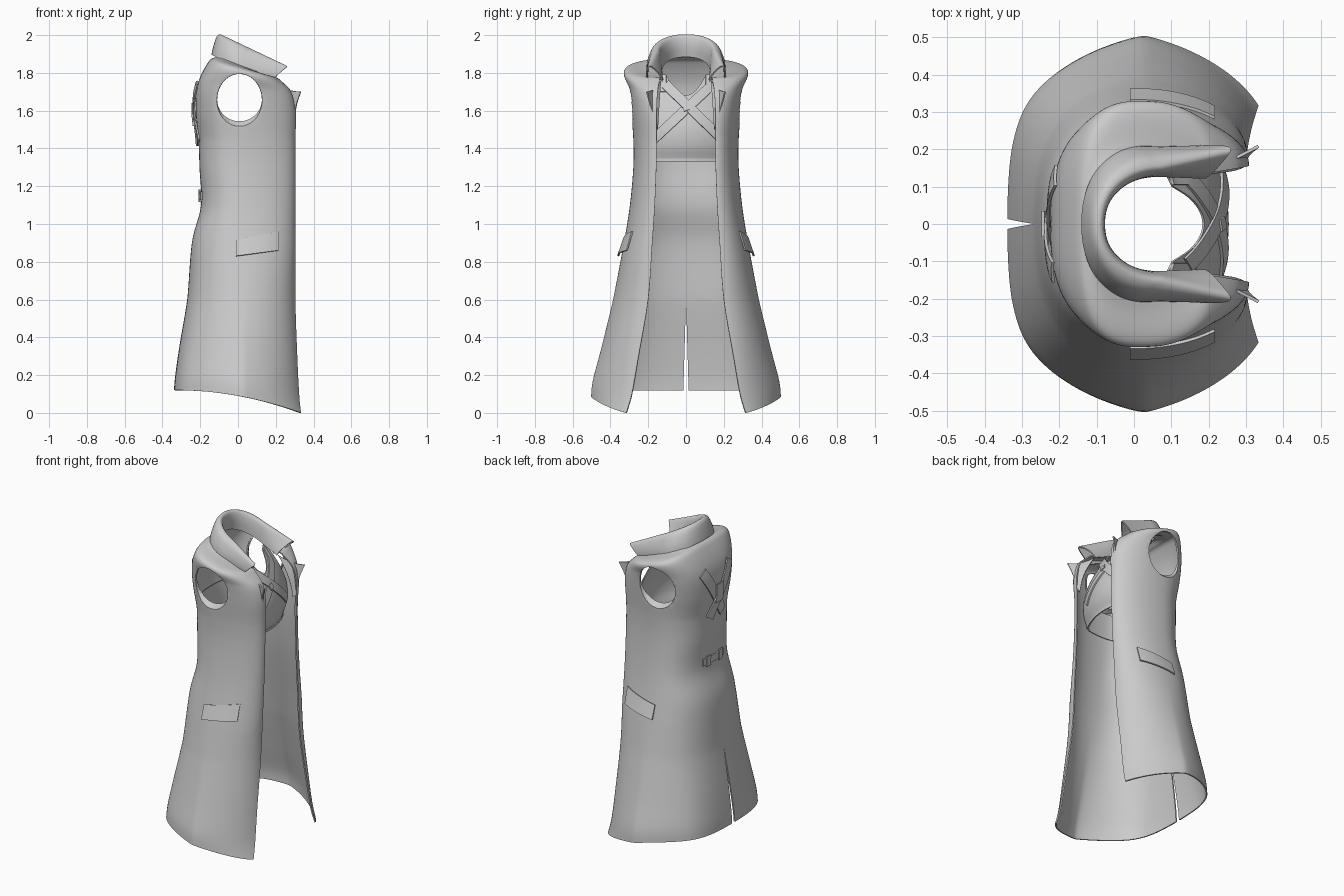
import bpy, bmesh, math
from mathutils import Vector

if "Cube" in bpy.data.objects:
    bpy.data.objects.remove(bpy.data.objects["Cube"])

cloth = bpy.data.materials.new("grey_cloth")
cloth.diffuse_color = (0.6, 0.6, 0.6, 1)
cloth.use_nodes = True
cloth.node_tree.nodes["Principled BSDF"].inputs["Base Color"].default_value = cloth.diffuse_color


def finish(name, bm, mirror, thick):
    me = bpy.data.meshes.new(name)
    bm.to_mesh(me)
    bm.free()
    me.materials.append(cloth)
    ob = bpy.data.objects.new(name, me)
    bpy.context.collection.objects.link(ob)
    if mirror:
        m = ob.modifiers.new("mirror", 'MIRROR')
        m.use_axis = (False, True, False)
        m.merge_threshold = 0.0008
    s = ob.modifiers.new("thickness", 'SOLIDIFY')
    s.thickness = thick
    s.offset = 0
    bpy.ops.object.select_all(action='DESELECT')
    ob.select_set(True)
    bpy.context.view_layer.objects.active = ob
    bpy.ops.object.convert(target='MESH')
    bpy.ops.object.shade_smooth_by_angle(angle=math.radians(40))
    return ob


def grid(f, nu, nv):
    bm = bmesh.new()
    vs = [[bm.verts.new(f(i / nu, j / nv)) for i in range(nu + 1)] for j in range(nv + 1)]
    for j in range(nv):
        for i in range(nu):
            bm.faces.new((vs[j][i], vs[j][i + 1], vs[j + 1][i + 1], vs[j + 1][i]))
    return bm


def sheet(name, f, nu, nv, mirror=True, thick=0.008):
    return finish(name, grid(f, nu, nv), mirror, thick)


def spline(rows, v):
    """Catmull-Rom through the rows at index v."""
    n = len(rows) - 1
    i = min(int(v), n - 1)
    s = v - i
    out = []
    for b0, b1, b2, b3 in zip(rows[max(i - 1, 0)], rows[i], rows[i + 1], rows[min(i + 2, n)]):
        out.append(b1 + 0.5 * s * (b2 - b0 + s * (2 * b0 - 5 * b1 + 4 * b2 - b3
                                                 + s * (3 * (b1 - b2) + b3 - b0))))
    return out


def solve(f, target, lo, hi):
    """Bisect a rising function."""
    for _ in range(30):
        mid = (lo + hi) / 2
        if f(mid) < target:
            lo = mid
        else:
            hi = mid
    return lo


# coat sections: height, tilt, back x, half width, front x, front edge y
ROWS = [
    (0.00, 0, -.335, .50, .33, .315),
    (0.10, 0, -.328, .49, .32, .285),
    (0.30, 0, -.305, .445, .31, .25),
    (0.60, 0, -.265, .382, .30, .20),
    (0.90, 0, -.24, .325, .30, .178),
    (1.10, 0, -.192, .293, .30, .165),
    (1.30, 0, -.20, .275, .30, .157),
    (1.45, 0, -.205, .275, .30, .155),
    (1.60, 0, -.22, .288, .303, .155),
    (1.72, .08, -.21, .303, .28, .15),
    (1.815, .25, -.155, .322, .22, .14),
    (1.838, .35, -.12, .22, .19, .135),
    (1.85, .5, -.095, .13, .17, .12),
]
LAST = len(ROWS) - 1
MID = 0.03
# plan of the skirt's back quarter, flattened into a panel between back and side
SKIRT = [(1, 0), (.985, .40), (.87, .63), (.50, .82), (0, 1)]


def coat(v, t, off=0.0):
    """Point on the +y half: t runs from the back seam to the front edge."""
    z, k, b, w, f, e = spline(ROWS, v)
    b, w, f = b - off, w + off, f + off
    sq = 0.85 - 0.15 * min(max((z - 1.45) / 0.3, 0), 1)         # squarer at the shoulders
    if t < 0.55:
        s = t / 0.55
        a = s * math.pi / 2
        px, py = max(math.cos(a), 0) ** sq, math.sin(a) ** sq
        sx, sy = spline(SKIRT, s * 4)
        g = 0.45 * max(0, 1 - max(z, 0) / 0.8)
        x = MID - (MID - b) * (px + (sx - px) * g)
        y = w * (py + (sy - py) * g)
    else:
        s = (t - 0.55) / 0.45
        a = s * math.pi / 2
        lin = 0.5 * max(0, 1 - z / 0.8)
        x = MID + (f - MID) * (math.sin(a) * (1 - lin) + s * lin)
        y = e + (w - e) * (max(math.cos(a), 0) ** (sq + .15) * (1 - lin) + (1 - s) * lin)
    y += 0.014 * max(0, 1 - z / 0.6) * max(0, 1 - t / 0.3)      # back slit
    hem = 0.12 - 0.12 * ((x + 0.33) / 0.66) ** 2
    return Vector((x, y, z + hem * max(0, 1 - z / 0.6) - k * x))


def row_at(z):
    return solve(lambda v: spline(ROWS, v)[0], z, 0, LAST)


# coat body with armholes
bm = grid(lambda u, v: coat(v * LAST, u), 72, 144)
CX, CZ, RX, RZ = 0.008, 1.657, 0.122, 0.141


def rad(p):
    return math.hypot((p.x - CX) / RX, (p.z - CZ) / RZ)


bmesh.ops.delete(bm, geom=[f for f in bm.faces if f.calc_center_median().y > 0.2
                           and rad(f.calc_center_median()) < 1], context='FACES')
rim = [e for e in bm.edges if e.is_boundary and all(rad(v.co) < 1.4 and v.co.y > 0.2 for v in e.verts)]
for v in {v for e in rim for v in e.verts}:
    r = rad(v.co)
    v.co.x = CX + (v.co.x - CX) / r
    v.co.z = CZ + (v.co.z - CZ) / r
# turned-in armhole rim, wider at the bottom
for v in bmesh.ops.extrude_edge_only(bm, edges=rim)["geom"]:
    if isinstance(v, bmesh.types.BMVert):
        low = max(0, (CZ - v.co.z) / RZ)
        v.co.y -= 0.008 + 0.02 * low
        v.co.z += 0.025 * low
finish("coat_body", bm, True, 0.008)


# folded collar: U-shaped lines from inner neck, over the fold, to the outer edge
def u_line(s, xb, hw, xf, hwf):
    r = 0.16
    if s < 0.6:
        a = s / 0.6 * math.pi / 2
        return xb + r * (1 - math.cos(a)), hw * math.sin(a) ** 0.9
    q = (s - 0.6) / 0.4
    return xb + r + (xf - xb - r) * q, hw + (hwf - hw) * q


# back x, half width, front x, front half width, back z, front z
COLLAR = [
    (-.095, .130, .19, .125, 1.885, 1.755),
    (-.082, .135, .21, .140, 1.945, 1.79),
    (-.085, .145, .245, .180, 1.992, 1.83),
    (-.098, .160, .258, .198, 2.000, 1.832),
    (-.112, .180, .245, .205, 1.985, 1.82),
    (-.128, .200, .205, .208, 1.935, 1.785),
    (-.137, .206, .168, .198, 1.895, 1.75),
]


def collar(u, v):
    xb, hw, xf, hwf, zb, zf = spline(COLLAR, v * (len(COLLAR) - 1))
    x, y = u_line(u, xb, hw, xf, hwf)
    return Vector((x, y, zb + (zf - zb) * (x - xb) / (xf - xb)))


sheet("collar", collar, 40, 18)

# lapels
A, T, B, C = (Vector(p) for p in ((.19, .135, 1.755), (.333, .208, 1.70),
                                  (.285, .152, 1.50), (.302, .160, 1.52)))


def lapel(u, v):
    p = A.lerp(T, u).lerp(B.lerp(C, u), v)
    p.x += 0.02 * math.sin(math.pi * v) * (1 - u) - 0.012 * math.sin(math.pi * v) * u
    p.z -= 0.015 * math.sin(math.pi * u) * (1 - v)
    return p


sheet("lapel", lapel, 8, 12)


# pocket flaps, lying on the coat sides
def pocket(u, v):
    x = -0.01 + 0.225 * u
    z = 0.83 + 0.03 * u + (0.085 + 0.015 * u) * v
    row = row_at(z)
    t = solve(lambda s: coat(row, s).x, x, 0, 1)
    p = coat(row, t)
    return Vector((x, p.y + 0.008 + 0.014 * (1 - v), z))


sheet("pocket_flap", pocket, 12, 6, thick=0.008)


# inner top: chest panel with a scooped neck
CHEST = [(.22,), (.245,), (.25,), (.235,), (.205,), (.16,), (.105,)]


def chest_x(y, z):
    v = min(max((z - 1.33) / 0.47 * 6, 0), 6)
    return spline(CHEST, v)[0] - 1.2 * y * y


def chest(u, v):
    y = 0.24 * u
    if y < 0.1:
        top = 1.68 + 10 * y * y
    elif y < 0.15:
        top = 1.78 + 0.4 * (y - 0.1)
    else:
        top = 1.80 - 2.7 * (y - 0.15)
    z = 1.335 + (top - 1.335) * v
    return Vector((chest_x(y, z), y, z))


sheet("inner_top_front", chest, 24, 24, thick=0.006)
sheet("inner_top_hem", lambda u, v: Vector((chest_x(.22 * u, 1.34) + .004, .22 * u, 1.332 + .015 * v)),
      16, 2, thick=0.006)
sheet("inner_top_back", lambda u, v: coat(row_at(1.335 + 0.17 * v), 0.68 * u, -0.018), 30, 8, thick=0.004)


# straps: ribbons following a surface between two (y, z) points
def ribbon(name, a, b, width, surf, thick=0.008):
    a, b = Vector(a), Vector(b)
    d = (b - a).normalized()
    n = Vector((-d.y, d.x)) * width

    def f(u, v):
        q = a.lerp(b, u) + n * (v - 0.5)
        return Vector((surf(q.x, q.y), q.x, q.y))
    sheet(name, f, 24, 4, mirror=False, thick=thick)


def back_x(y, z, lift):
    row = solve(lambda v: coat(v, 0).z, z, 5, LAST)
    return coat(row, solve(lambda s: coat(row, s).y, abs(y), 0, 0.5)).x - lift


ribbon("front_strap_under", (.12, 1.72), (-.17, 1.45), .05, lambda y, z: chest_x(y, z) + .008)
ribbon("front_strap_over", (-.11, 1.74), (.17, 1.47), .05, lambda y, z: chest_x(y, z) + .014)
ribbon("front_strap_ring", (-.015, 1.61), (.015, 1.62), .03, lambda y, z: chest_x(y, z) + .020)
for s in (1, -1):
    ribbon("shoulder_strap", (.12 * s, 1.70), (.12 * s, 1.79), .03, lambda y, z: chest_x(y, z) + .008)

# back harness and its centre plate
ribbon("back_strap_under", (.13, 1.74), (-.07, 1.43), .065, lambda y, z: back_x(y, z, .010))
ribbon("back_strap_over", (-.13, 1.74), (.07, 1.43), .065, lambda y, z: back_x(y, z, .017))
ribbon("back_plate", (0, 1.52), (0, 1.64), .07, lambda y, z: back_x(y, z, .023))

# half belt at the back waist with a buckle
ribbon("back_belt", (-.10, 1.15), (.10, 1.15), .045, lambda y, z: back_x(y, z, .010))
for y in (-.06, .06):
    ribbon("belt_buckle", (y - .018, 1.15), (y + .018, 1.15), .065, lambda y, z: back_x(y, z, .016))
